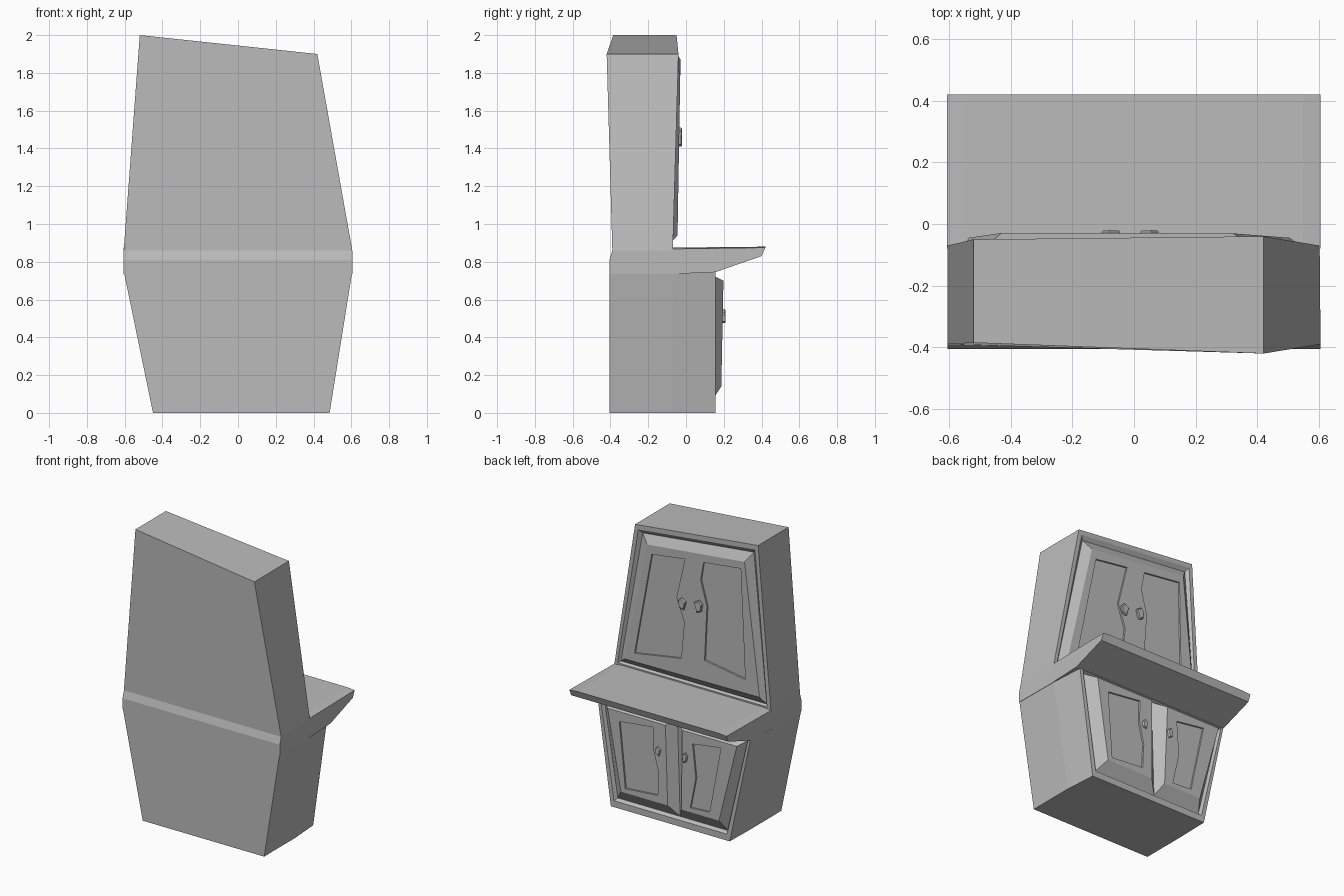
import bpy, bmesh

if "Cube" in bpy.data.objects:
    bpy.data.objects.remove(bpy.data.objects["Cube"])

wood = bpy.data.materials.new("plain grey")
wood.diffuse_color = (0.5, 0.5, 0.5, 1)
wood.use_nodes = True
wood.node_tree.nodes["Principled BSDF"].inputs["Base Color"].default_value = wood.diffuse_color


def finish(name, bm, outward=False):
    bmesh.ops.recalc_face_normals(bm, faces=bm.faces[:])
    # open front surfaces must look towards +y
    if outward and sum(f.normal.y * f.calc_area() for f in bm.faces) < 0:
        bmesh.ops.reverse_faces(bm, faces=bm.faces[:])
    me = bpy.data.meshes.new(name)
    bm.to_mesh(me)
    bm.free()
    me.materials.append(wood)
    ob = bpy.data.objects.new(name, me)
    bpy.context.collection.objects.link(ob)
    return ob


def bridge(bm, a, b, skip=()):
    n = len(a)
    for i in range(n):
        if i not in skip:
            bm.faces.new((a[i], a[(i + 1) % n], b[(i + 1) % n], b[i]))


def loft(name, rings, open_sides=(), skip_last=()):
    """Closed body through rings of 3D points, optionally open at the front."""
    bm = bmesh.new()
    vs = [[bm.verts.new(p) for p in r] for r in rings]
    for i in range(len(vs) - 1):
        skip = set(open_sides) | (set(skip_last) if i == len(vs) - 2 else set())
        bridge(bm, vs[i], vs[i + 1], skip)
    bm.faces.new(vs[0])
    bm.faces.new(vs[-1])
    return finish(name, bm)


def relief(name, loops, plane, hole=(), depth=0.012):
    """Stepped front: loops are bridged, the last (x, z) loop lies on
    y = plane(z) and is filled around sunk door panels."""
    bm = bmesh.new()
    vs = [[bm.verts.new(p) for p in r] for r in loops[:-1]]
    vs.append([bm.verts.new((x, plane(z), z)) for x, z in loops[-1]])
    for a, b in zip(vs, vs[1:]):
        bridge(bm, a, b)

    def ring_edges(r):
        out = []
        for i in range(len(r)):
            p, q = r[i], r[(i + 1) % len(r)]
            out.append(bm.edges.get((p, q)) or bm.edges.new((p, q)))
        return out

    edges = ring_edges(vs[-1])
    sunk = []
    for h in hole:
        rim = [bm.verts.new((x, plane(z), z)) for x, z in h]
        edges += ring_edges(rim)
        sunk.append((rim, [bm.verts.new((x, plane(z) - depth, z)) for x, z in h]))
    bmesh.ops.triangle_fill(bm, edges=edges, use_beauty=True, normal=(0, 1, 0))
    for rim, low in sunk:
        bridge(bm, rim, low)
        bm.faces.new(low)
    return finish(name, bm, True)


def at(y, pts):
    return [(x, y, z) for x, z in pts]


def knob(name, x, y, z, w, h, side):
    """Small crooked five-sided handle."""
    shape = [(-.5, .25), (.1, .5), (.5, .2), (.35, -.35), (-.2, -.5)]
    pts = [(x + side * a * w, z + b * h) for a, b in shape]
    top = [(x + side * a * w * .8, z + b * h * .8) for a, b in shape]
    loft(name, [at(y - 0.02, pts), at(y + 0.01, pts), at(y + 0.016, top)])


# upper cabinet body, with the slanted ledge across the rear
def ring(z, yb):
    return [(-.605, yb, z), (.605, yb, z), (.602, -.07, z), (-.605, -.07, z)]


top_ring = [(-.52, -.385, 2.0), (.42, -.42, 1.9), (.42, -.04, 1.9), (-.52, -.05, 2.0)]
loft("upper_body", [ring(.735, -.405), ring(.81, -.405), ring(.86, -.39), top_ring],
     skip_last=(2,))

# lower cabinet body, open at the front where the door frame sits
loft("lower_body", [
    [(-.45, -.405, 0), (.485, -.405, 0), (.485, -.07, 0),
     (.47, .155, 0), (-.445, .155, 0), (-.45, -.07, 0)],
    [(-.605, -.405, .75), (.605, -.405, .75), (.602, -.07, .75),
     (.575, .155, .75), (-.605, .155, .75), (-.605, -.07, .75)]],
    open_sides=(3,))

# worktop with a sloping underside and slightly dropped ends
profile = [(-.08, .735), (.155, .745), (.40, .83), (.42, .875), (-.08, .868)]
middle = profile[:3] + [(.42, .88), (-.08, .875)]
loft("worktop", [[(x, y, z) for y, z in p] for x, p in
                 ((-.606, profile), (-.545, middle), (.548, middle), (.604, profile))])

# upper door front: frame, groove, raised panel, two sunk doors
relief("upper_door_front", [
    [(.42, -.04, 1.9), (-.52, -.05, 2.0), (-.605, -.07, .86), (.602, -.07, .86)],
    [(.395, -.041, 1.87), (-.495, -.05, 1.965), (-.575, -.069, .885), (.575, -.069, .885)],
    [(.375, -.06, 1.845), (-.475, -.068, 1.935), (-.562, -.085, .895), (.56, -.085, .895)],
    [(.32, 1.79), (-.43, 1.87), (-.535, .95), (.505, .94)]],
    lambda z: -.045 + .017 * (z - .93),
    [[(.286, 1.73), (.03, 1.765), (.098, 1.48), (.04, 1.32), (.067, 1.06), (.427, 1.0)],
     [(-.113, 1.78), (-.40, 1.815), (-.426, 1.045), (-.113, 1.095),
      (-.136, 1.48), (-.09, 1.65)]])

# lower frame and groove
relief("lower_frame", [
    [(.575, .155, .75), (-.605, .155, .75), (-.445, .155, 0), (.47, .155, 0)],
    [(.55, .156, .74), (-.585, .156, .74), (-.425, .156, .045), (.445, .156, .045)],
    [(.535, .73), (-.575, .73), (-.415, .06), (.43, .06)]],
    lambda z: .135)

# two lower doors with bevelled edges and sunk panels
lower_plane = lambda z: .187 + .02 * (z - .14)
relief("lower_door_right", [
    at(.136, [(.535, .73), (-.03, .73), (-.05, .062), (.43, .062)]),
    [(.465, .70), (.02, .70), (.01, .14), (.37, .14)]],
    lower_plane,
    [[(.376, .63), (.117, .66), (.117, .51), (.08, .36), (.086, .19), (.336, .17)]])
relief("lower_door_left", [
    at(.136, [(-.03, .73), (-.575, .73), (-.415, .062), (-.05, .062)]),
    [(-.11, .70), (-.53, .70), (-.385, .14), (-.095, .14)]],
    lower_plane,
    [[(-.188, .625), (-.407, .655), (-.313, .18), (-.164, .17), (-.21, .39)]])

# handles
knob("upper_handle_right", .05, -.036, 1.45, .06, .08, 1)
knob("upper_handle_left", -.075, -.036, 1.465, .06, .09, -1)
knob("lower_handle_right", .075, .193, .505, .04, .06, 1)
knob("lower_handle_left", -.13, .193, .515, .04, .07, -1)
